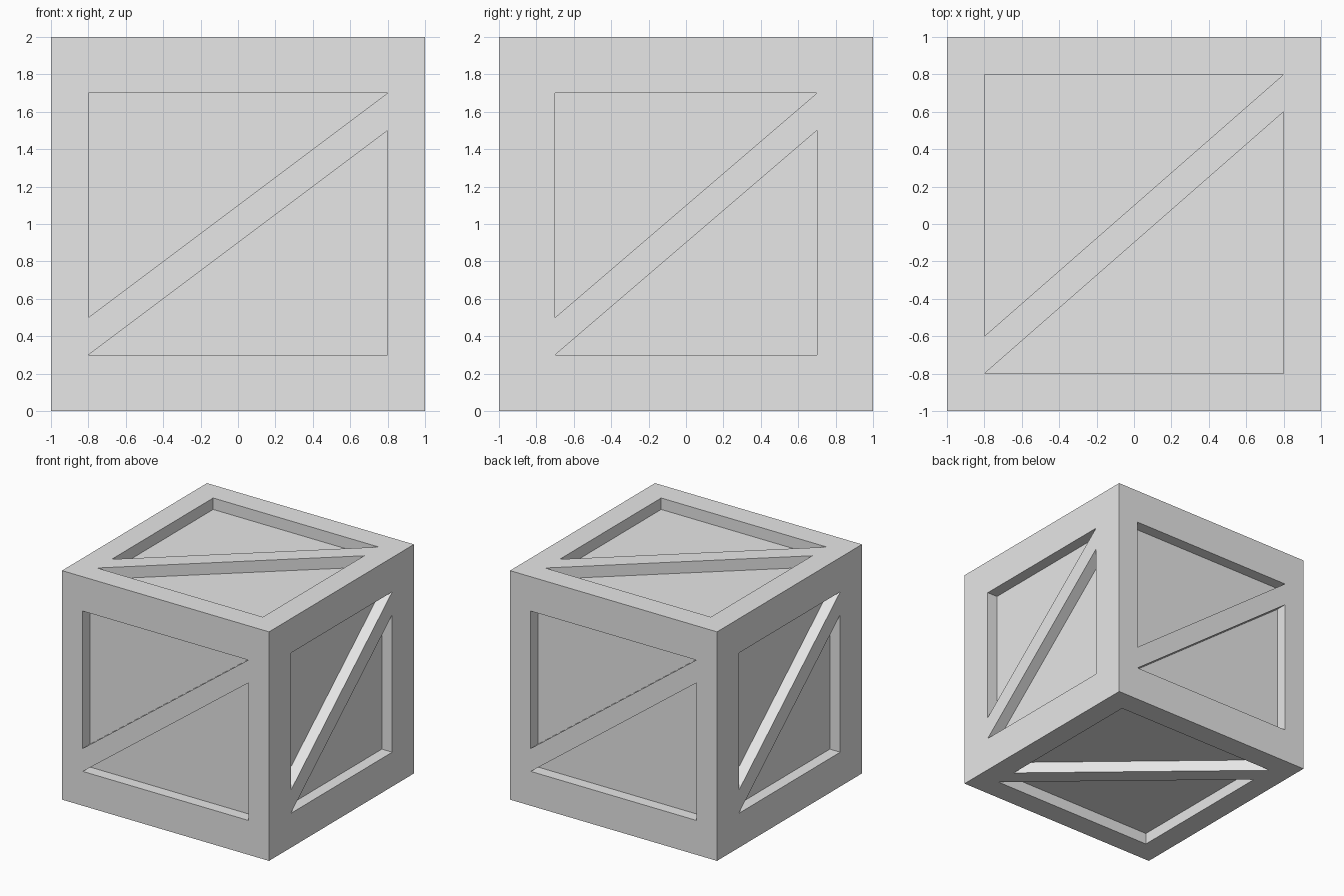
import bpy, bmesh
from mathutils import Vector

DEPTH = 0.1   # depth of the recessed panels
BAR = 0.2     # height of the diagonal brace

if "Cube" in bpy.data.objects:
    bpy.data.objects.remove(bpy.data.objects["Cube"], do_unlink=True)

grey = bpy.data.materials.new("crate grey")
grey.use_nodes = True
colour = (0.8, 0.8, 0.8, 1)
grey.diffuse_color = colour
grey.node_tree.nodes["Principled BSDF"].inputs["Base Color"].default_value = colour


def make_object(name, bm):
    bmesh.ops.recalc_face_normals(bm, faces=bm.faces)
    mesh = bpy.data.meshes.new(name)
    bm.to_mesh(mesh)
    bm.free()
    mesh.materials.append(grey)
    obj = bpy.data.objects.new(name, mesh)
    bpy.context.collection.objects.link(obj)
    return obj


def add_panels(bm, u, v, w, h):
    """Two triangular prisms either side of a rising brace on one cube side."""
    u, v = Vector(u), Vector(v)
    n = u.cross(v)
    triangle = [(-w, h), (w, h), (-w, BAR - h)]
    for s in (1, -1):
        verts = [bm.verts.new(s * (u * a + v * b) + n * (1 - DEPTH)) for a, b in triangle]
        face = bm.faces.new(verts)
        extruded = bmesh.ops.extrude_face_region(bm, geom=[face], use_keep_orig=True)
        top = [e for e in extruded["geom"] if isinstance(e, bmesh.types.BMVert)]
        bmesh.ops.translate(bm, verts=top, vec=n * DEPTH * 2)


# Solid crate
bm = bmesh.new()
bmesh.ops.create_cube(bm, size=2)
crate = make_object("crate", bm)

# Recess cutters: front and back, both sides, top and bottom
bm = bmesh.new()
for s in (1, -1):
    add_panels(bm, (s, 0, 0), (0, 0, 1), 0.8, 0.7)
    add_panels(bm, (0, s, 0), (0, 0, 1), 0.7, 0.7)
    add_panels(bm, (s, 0, 0), (0, 1, 0), 0.8, 0.8)
cutter = make_object("panel_cutter", bm)
cutter.hide_render = True

# Cut the recesses, then drop the cutter
mod = crate.modifiers.new("panels", "BOOLEAN")
mod.object = cutter
mod.operation = "DIFFERENCE"
mod.solver = "EXACT"
bpy.context.view_layer.objects.active = crate
crate.select_set(True)
bpy.ops.object.modifier_apply(modifier=mod.name)
bpy.data.objects.remove(cutter, do_unlink=True)
crate.location.z = 1
